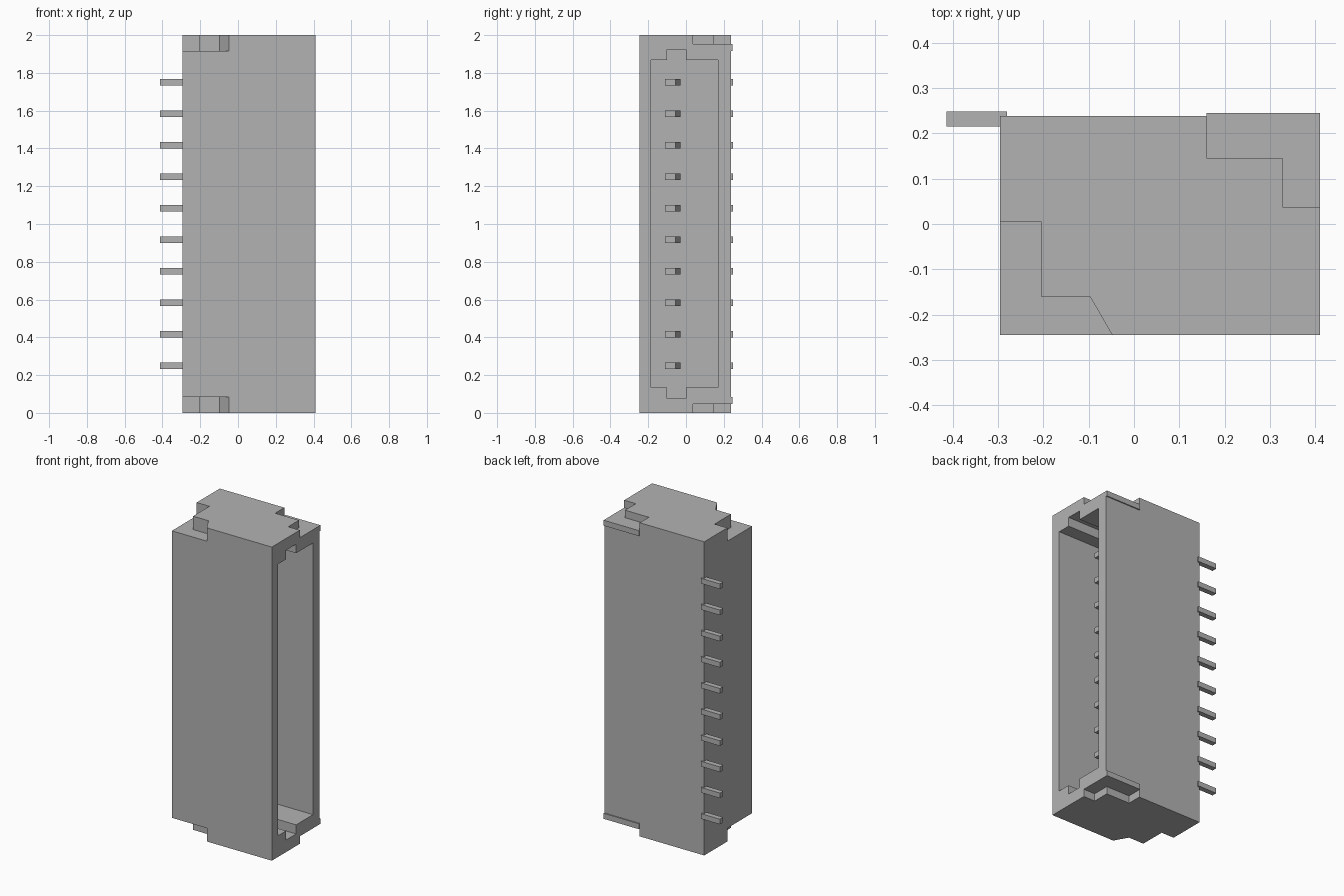
import bpy
import bmesh

cube = bpy.data.objects.get("Cube")
if cube:
    bpy.data.objects.remove(cube, do_unlink=True)

GREY = (0.45, 0.45, 0.45, 1.0)
grey = bpy.data.materials.new("plain grey")
grey.use_nodes = True
grey.diffuse_color = GREY
grey.node_tree.nodes["Principled BSDF"].inputs["Base Color"].default_value = GREY


def prism(name, outline, z0, z1):
    """Extrude an outline in the xy plane from z0 to z1."""
    bm = bmesh.new()
    face = bm.faces.new([bm.verts.new((x, y, z0)) for x, y in outline])
    top = bmesh.ops.extrude_face_region(bm, geom=[face])
    verts = [v for v in top["geom"] if isinstance(v, bmesh.types.BMVert)]
    bmesh.ops.translate(bm, verts=verts, vec=(0, 0, z1 - z0))
    bmesh.ops.recalc_face_normals(bm, faces=bm.faces)
    mesh = bpy.data.meshes.new(name)
    bm.to_mesh(mesh)
    bm.free()
    mesh.materials.append(grey)
    obj = bpy.data.objects.new(name, mesh)
    bpy.context.collection.objects.link(obj)
    return obj


def rect(x0, x1, y0, y1):
    return [(x0, y0), (x1, y0), (x1, y1), (x0, y1)]


def cut(target, cutter):
    """Subtract the cutter from the target, then discard the cutter."""
    cutter.hide_render = True
    mod = target.modifiers.new("cut", "BOOLEAN")
    mod.operation = "DIFFERENCE"
    mod.solver = "EXACT"
    mod.object = cutter
    bpy.context.view_layer.objects.active = target
    bpy.ops.object.modifier_apply(modifier=mod.name)
    bpy.data.objects.remove(cutter, do_unlink=True)


LEFT, RIGHT, FRONT, BACK = -0.295, 0.41, -0.245, 0.238
OUT = 0.05      # how far cutters reach past the housing
FLOOR = -0.15   # bottom of the socket

# Housing with an open socket and key grooves at both ends
housing = prism("housing", rect(LEFT, RIGHT, FRONT, BACK), 0, 2)
cut(housing, prism("socket_cutter", rect(FLOOR, RIGHT + OUT, -0.185, 0.17), 0.135, 1.867))
cut(housing, prism("groove_cutter", rect(FLOOR, RIGHT + OUT, -0.1, 0.0), 0.077, 1.925))

# Stepped corner with a slanted end
corner = [(LEFT - OUT, 0.005), (-0.205, 0.005), (-0.205, -0.16), (-0.097, -0.16),
          (-0.048, FRONT), (-0.048, FRONT - OUT), (LEFT - OUT, FRONT - OUT)]


def step(x_end, y_end):
    """Stepped outline of the solder tab recess."""
    return [(0.16, y_end), (0.16, 0.146), (0.328, 0.146),
            (0.328, 0.037), (x_end, 0.037), (x_end, y_end)]


# Recesses and solder tabs at both ends
for end in ("bottom", "top"):
    def span(a, b):
        return (a, b) if end == "bottom" else (2 - b, 2 - a)
    cut(housing, prism("corner_cutter", corner, *span(-OUT, 0.085)))
    cut(housing, prism("tab_cutter", step(RIGHT + OUT, BACK + OUT), *span(-OUT, 0.08)))
    prism(end + "_solder_tab", step(RIGHT, 0.245), *span(0.048, 0.083))

# Row of contacts: bevelled blade in the socket, solder foot outside
blade = [(FLOOR - 0.02, -0.11), (0.205, -0.11), (0.205, -0.055),
         (0.14, -0.03), (FLOOR - 0.02, -0.03)]
for i in range(10):
    z = 0.25 + i * 0.1667
    prism(f"contact_blade_{i + 1}", blade, z - 0.0165, z + 0.0165)
    prism(f"solder_foot_{i + 1}", rect(-0.413, -0.28, 0.215, 0.248), z - 0.0165, z + 0.0165)
